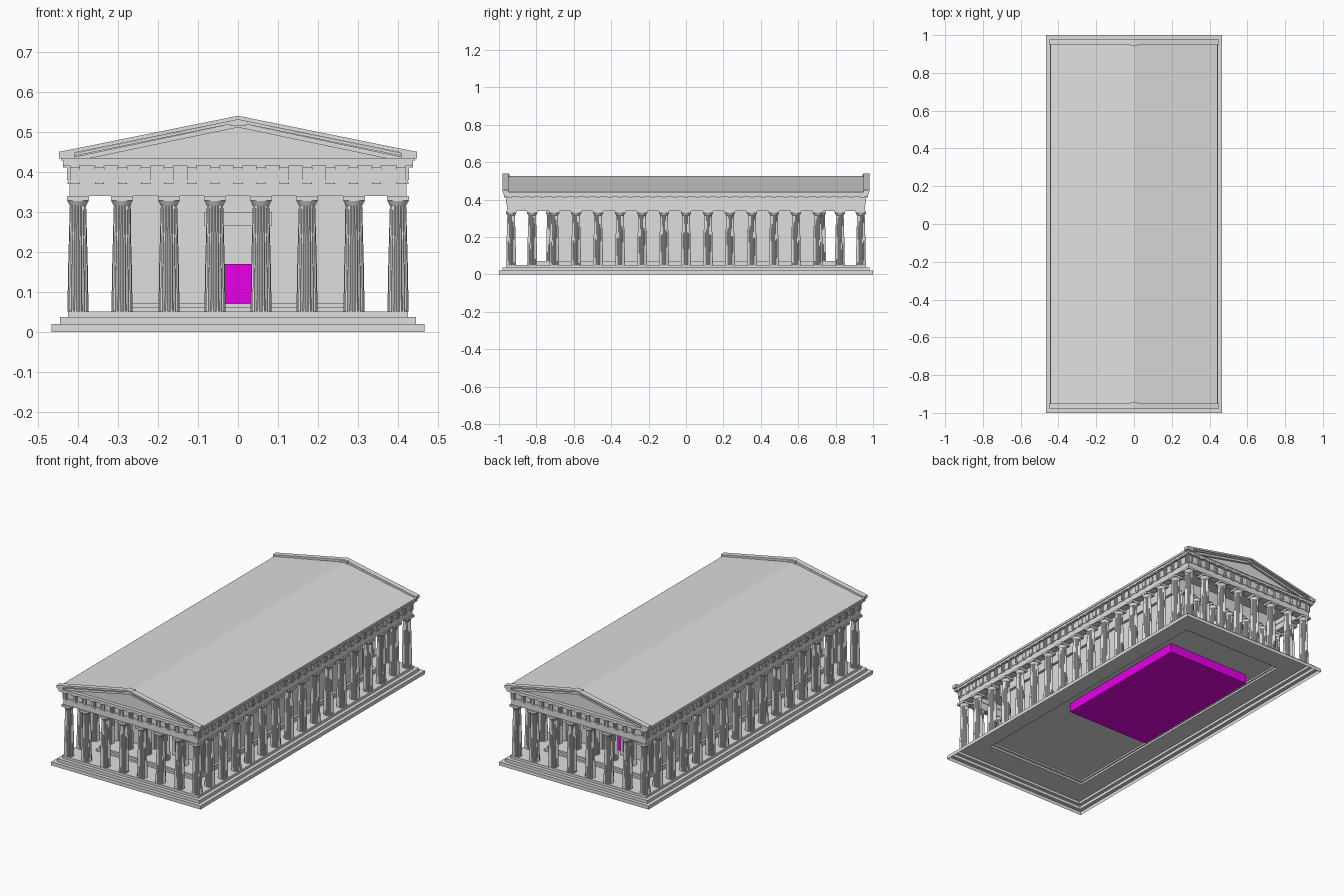
import bpy, bmesh, math

old = bpy.data.objects.get("Cube")
if old:
    bpy.data.objects.remove(old, do_unlink=True)


def material(name, rgb):
    m = bpy.data.materials.new(name)
    m.use_nodes = True
    m.diffuse_color = (*rgb, 1)
    m.node_tree.nodes["Principled BSDF"].inputs["Base Color"].default_value = (*rgb, 1)
    return m


STONE = material("grey stone", (0.74, 0.74, 0.74))
MAGENTA = material("magenta", (1, 0, 1))


def add_object(name, mesh, loc=(0, 0, 0)):
    ob = bpy.data.objects.new(name, mesh)
    ob.location = loc
    bpy.context.collection.objects.link(ob)
    return ob


def finish(name, bm, mat=STONE, recalc=True):
    if recalc:
        bmesh.ops.recalc_face_normals(bm, faces=bm.faces)
    mesh = bpy.data.meshes.new(name)
    bm.to_mesh(mesh)
    bm.free()
    mesh.materials.append(mat)
    return mesh


def box(bm, x0, x1, y0, y1, z0, z1):
    vs = bmesh.ops.create_cube(bm, size=1)["verts"]
    for v in vs:
        v.co = (x1 if v.co.x > 0 else x0, y1 if v.co.y > 0 else y0, z1 if v.co.z > 0 else z0)


def block(bm, cx, cy, hx, hy, z0, z1):
    box(bm, cx - hx, cx + hx, cy - hy, cy + hy, z0, z1)


def loft(bm, loops, close=False):
    rings = [[bm.verts.new(p) for p in loop] for loop in loops]
    pairs = list(zip(rings, rings[1:]))
    if close:
        pairs.append((rings[-1], rings[0]))
    for a, b in pairs:
        for i in range(len(a)):
            j = (i + 1) % len(a)
            bm.faces.new((a[i], a[j], b[j], b[i]))
    return rings


def rect(hx, y0, y1, z):
    return [(-hx, y0, z), (hx, y0, z), (hx, y1, z), (-hx, y1, z)]


def frame(bm, hx, hy, t, z0, z1):
    """Rectangular ring beam of thickness t."""
    sections = [(0, z0), (0, z1), (t, z1), (t, z0)]
    loft(bm, [rect(hx - d, d - hy, hy - d, z) for d, z in sections], True)


def prism(bm, outline, y0, y1):
    rings = loft(bm, [[(x, y, z) for x, z in outline] for y in (y0, y1)])
    for r in rings:
        bm.faces.new(r)


# Stepped base: a thin shell, open below, with a hole for the inner room
bm = bmesh.new()
steps = [(0.466, 1.0, 0), (0.466, 1.0, 0.02), (0.445, 0.98, 0.02), (0.445, 0.98, 0.037),
         (0.425, 0.96, 0.037), (0.425, 0.96, 0.051), (0.316, 0.815, 0.051),
         (0.316, 0.815, 0.062), (0.308, 0.80, 0.062), (0.308, 0.80, 0.071)]
loft(bm, [rect(x, -y, y, z) for x, y, z in steps] + [rect(0.268, -0.225, 0.625, 0.071)])
add_object("stepped_base", finish("stepped_base", bm))

# Inner block
bm = bmesh.new()
box(bm, -0.262, 0.262, -0.22, 0.62, 0.023, 0.17)
add_object("inner_block", finish("inner_block", bm, MAGENTA))


# Fluted columns
def column_mesh(name, z0, z1, r0, r1):
    bm = bmesh.new()
    n = 40
    top = z1 - 0.026

    def ring(r, z, flute):
        return [(r * k * math.cos(math.tau * i / n), r * k * math.sin(math.tau * i / n), z)
                for i in range(n) for k in [flute if i % 2 else 1]]

    h = top - z0
    loft(bm, [ring(r0, z0, 0.9), ring(r0 * 0.65 + r1 * 0.35, z0 + h * 0.45, 0.9),
              ring(r1, top, 0.9), ring(r1, top + 0.002, 1),
              ring(r1 * 1.3, z1 - 0.013, 1), ring(r1 * 1.3, z1 - 0.011, 1)])
    block(bm, 0, 0, r1 * 1.36, r1 * 1.36, z1 - 0.012, z1)
    return finish(name, bm)


front_x = [s * v for v in (0.0575, 0.1725, 0.29, 0.40) for s in (-1, 1)]
side_y = [k * 0.1175 for k in range(-7, 8)]
outer = column_mesh("outer_column", 0.051, 0.34, 0.0265, 0.0205)
inner = column_mesh("porch_column", 0.071, 0.34, 0.023, 0.018)
for s in (-1, 1):
    for x in front_x:
        add_object("end_column", outer, (x, s * 0.935, 0))
    for y in side_y:
        add_object("side_column", outer, (s * 0.40, y, 0))
    for x in front_x[:6]:
        add_object("porch_column", inner, (x, s * 0.725, 0))

# Inner hall walls with a doorway at each end and a cross wall
bm = bmesh.new()
for s in (-1, 1):
    block(bm, s * 0.281, 0, 0.014, 0.69, 0.071, 0.40)
    for t in (-1, 1):
        block(bm, t * 0.165, s * 0.645, 0.11, 0.015, 0.071, 0.40)
    block(bm, 0, s * 0.645, 0.06, 0.015, 0.265, 0.40)
block(bm, 0, -0.2, 0.27, 0.012, 0.071, 0.40)
add_object("hall_walls", finish("hall_walls", bm))

bm = bmesh.new()
for s in (-1, 1):
    block(bm, 0, s * 0.663, 0.085, 0.006, 0.265, 0.30)
    for t in (-1, 1):
        block(bm, t * 0.066, s * 0.663, 0.008, 0.004, 0.071, 0.265)
add_object("door_frames", finish("door_frames", bm))

# Beams over the columns, and the ceiling
bm = bmesh.new()
frame(bm, 0.421, 0.956, 0.044, 0.34, 0.416)
frame(bm, 0.424, 0.959, 0.05, 0.374, 0.379)
add_object("outer_beam", finish("outer_beam", bm))
bm = bmesh.new()
frame(bm, 0.31, 0.745, 0.04, 0.34, 0.41)
add_object("porch_beam", finish("porch_beam", bm))
bm = bmesh.new()
block(bm, 0, 0, 0.40, 0.94, 0.405, 0.412)
add_object("ceiling", finish("ceiling", bm))

# Frieze bars in threes, pegs below and flat blocks under the cornice
bm = bmesh.new()
end_marks = [k * 0.0577 for k in range(-6, 7)] + [-0.408, 0.408]
side_marks = [k * 0.0588 for k in range(-15, 16)] + [-0.943, 0.943]


def ornament(along, s, on_end):
    def put(u, half, d, z0, z1):
        if on_end:
            block(bm, u, s * 0.956, half, d, z0, z1)
        else:
            block(bm, s * 0.421, u, d, half, z0, z1)
    for k in (-1, 0, 1):
        put(along + k * 0.0085, 0.003, 0.006, 0.379, 0.41)
    put(along, 0.0125, 0.003, 0.379, 0.41)
    put(along, 0.0125, 0.006, 0.406, 0.412)
    put(along, 0.0115, 0.005, 0.37, 0.374)
    put(along, 0.0115, 0.016, 0.411, 0.417)


for s in (-1, 1):
    for x in end_marks:
        ornament(x, s, True)
    for y in side_marks:
        ornament(y, s, False)
add_object("frieze_ornament", finish("frieze_ornament", bm))

# Cornice
bm = bmesh.new()
frame(bm, 0.438, 0.973, 0.06, 0.416, 0.43)
frame(bm, 0.442, 0.975, 0.06, 0.428, 0.433)
add_object("cornice", finish("cornice", bm))

# Gable roof, whose ends form the recessed gable walls
bm = bmesh.new()
prism(bm, [(-0.442, 0.431), (0.442, 0.431), (0.442, 0.44), (0, 0.526), (-0.442, 0.44)], -0.955, 0.955)
add_object("roof", finish("roof", bm))

# Sloping gable mouldings in layers
bm = bmesh.new()
layers = [(0.54, 0.45, 0.010, 0.446, 0.980), (0.530, 0.440, 0.007, 0.442, 0.974),
          (0.523, 0.433, 0.012, 0.43, 0.968)]
for s in (-1, 1):
    for peak, eave, t, hx, out in layers:
        for m in (-1, 1):
            prism(bm, [(0, peak), (m * hx, eave), (m * hx, eave - t), (0, peak - t)],
                  s * 0.95, s * out)
add_object("gable_mouldings", finish("gable_mouldings", bm))

# Small blocks at the gable corners and peaks
bm = bmesh.new()
for s in (-1, 1):
    block(bm, 0, s * 0.958, 0.02, 0.014, 0.515, 0.537)
    for m in (-1, 1):
        block(bm, m * 0.427, s * 0.965, 0.02, 0.014, 0.433, 0.451)
add_object("gable_blocks", finish("gable_blocks", bm))
